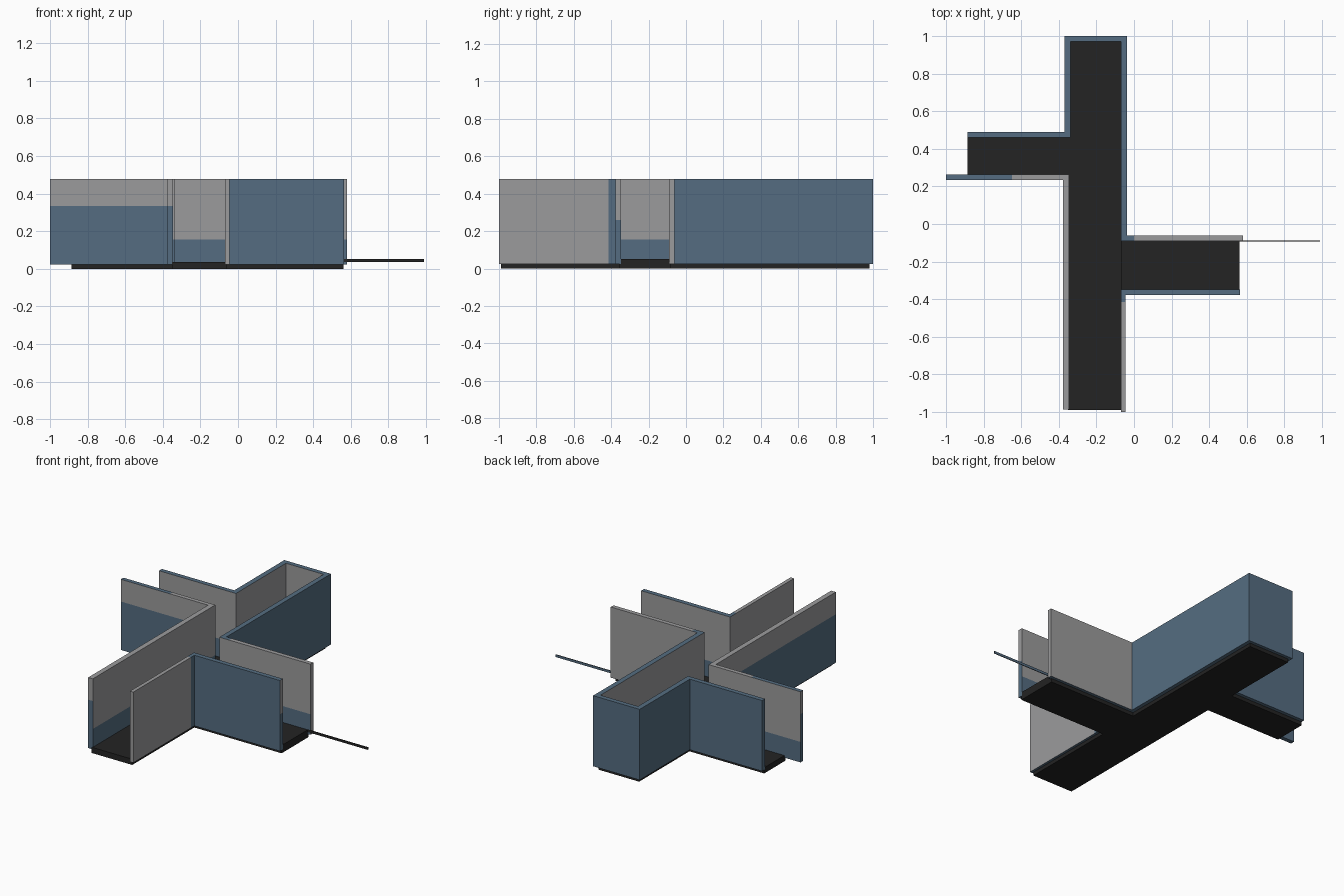
import bpy, bmesh
from mathutils import Vector

if "Cube" in bpy.data.objects:
    bpy.data.objects.remove(bpy.data.objects["Cube"])

def material(name, rgb):
    m = bpy.data.materials.new(name)
    m.diffuse_color = (*rgb, 1)
    m.use_nodes = True
    m.node_tree.nodes["Principled BSDF"].inputs["Base Color"].default_value = m.diffuse_color
    return m

GREY = material("wall grey", (0.33, 0.33, 0.335))
BLUE = material("wall blue", (0.09, 0.152, 0.22))
BLACK = material("floor black", (0.017, 0.017, 0.017))
Z0, Z1 = 0.023, 0.478          # wall bottom and top
LOW, HIGH = 0.155, 0.335       # heights of the blue dado inside and outside
ALL, NONE = 9, -9              # wholly blue, wholly grey

def side(n):
    axis = max(range(3), key=lambda i: abs(n[i]))
    return ("+" if n[axis] > 0 else "-") + "xyz"[axis]

def box(name, x, y, z, mats, paint=None, cuts=()):
    """Box from three ranges, cut at (axis, value), painted by rule."""
    bm = bmesh.new()
    bmesh.ops.create_cube(bm, size=1)
    for v in bm.verts:
        v.co = Vector([(r[0] + r[1]) / 2 + c * (r[1] - r[0]) for r, c in zip((x, y, z), v.co)])
    for axis, value in cuts:
        n = Vector((0, 0, 0))
        n[axis] = 1
        bmesh.ops.bisect_plane(bm, geom=bm.verts[:] + bm.edges[:] + bm.faces[:],
                               plane_co=n * value, plane_no=n)
    bm.normal_update()
    if paint:
        for f in bm.faces:
            f.material_index = int(paint(side(f.normal), f.calc_center_median()))
    me = bpy.data.meshes.new(name)
    bm.to_mesh(me)
    bm.free()
    for m in mats:
        me.materials.append(m)
    ob = bpy.data.objects.new(name, me)
    bpy.context.collection.objects.link(ob)
    return ob

def wall(name, x, y, dado, top_blue=lambda c: False, cuts=()):
    """Wall that is blue below the dado height given for each side."""
    def paint(s, c):
        if s == "+z":
            return top_blue(c)
        return s == "-z" or c.z < dado.get(s, LOW)
    box(name, x, y, (Z0, Z1), [GREY, BLUE], paint,
        [(2, h) for h in sorted(set(dado.values()) | {LOW}) if Z0 < h < Z1] + list(cuts))

blue_top = lambda c: True

# Floor: long corridor with two side arms
box("corridor_floor", (-0.352, -0.062), (-0.988, 0.98), (0, 0.037), [BLACK])
box("left_arm_floor", (-0.885, -0.352), (0.252, 0.468), (0, 0.037), [BLACK])
box("right_arm_floor", (-0.062, 0.56), (-0.356, -0.082), (0, 0.025), [BLACK])
box("right_arm_mat", (-0.07, 0.56), (-0.348, -0.09), (0.025, 0.05), [BLACK])

# Closed back end of the corridor
wall("back_left_wall", (-0.37, -0.337), (0.49, 0.97), {"-x": ALL, "+x": LOW}, blue_top)
wall("back_end_wall", (-0.37, -0.038), (0.97, 1.0), {"+y": ALL, "-x": ALL, "+x": ALL}, blue_top)
wall("back_right_wall", (-0.07, -0.038), (-0.09, 0.97), {"+x": ALL, "-x": LOW}, blue_top)

# Left arm
wall("left_arm_back_wall", (-0.885, -0.337), (0.46, 0.49), {"+y": ALL, "-x": ALL}, blue_top)
wall("left_arm_front_wall", (-1.0, -0.345), (0.235, 0.262), {"-y": HIGH, "-x": HIGH},
     lambda c: c.x < -0.65, [(0, -0.65)])

# Right arm
wall("right_arm_back_corner", (-0.038, 0.0), (-0.09, -0.062), {"+y": NONE}, blue_top)
wall("right_arm_back_wall", (0.0, 0.58), (-0.09, -0.062), {"+y": NONE, "+x": NONE})
wall("right_arm_front_wall", (-0.07, 0.563), (-0.378, -0.348), {"-y": ALL, "+x": 0.26}, blue_top)

# Open front end of the corridor
wall("front_left_wall", (-0.378, -0.345), (-0.985, 0.235), {"-x": HIGH, "-y": HIGH})
wall("front_right_corner", (-0.07, -0.046), (-0.415, -0.378), {"+x": ALL}, blue_top)
wall("front_right_wall", (-0.07, -0.046), (-1.0, -0.415), {"+x": NONE, "-y": NONE})

# Thin strip running out past the right arm
box("side_strip", (0.56, 0.99), (-0.092, -0.088), (0.036, 0.052), [BLACK, BLUE],
    lambda s, c: s == "+y")
